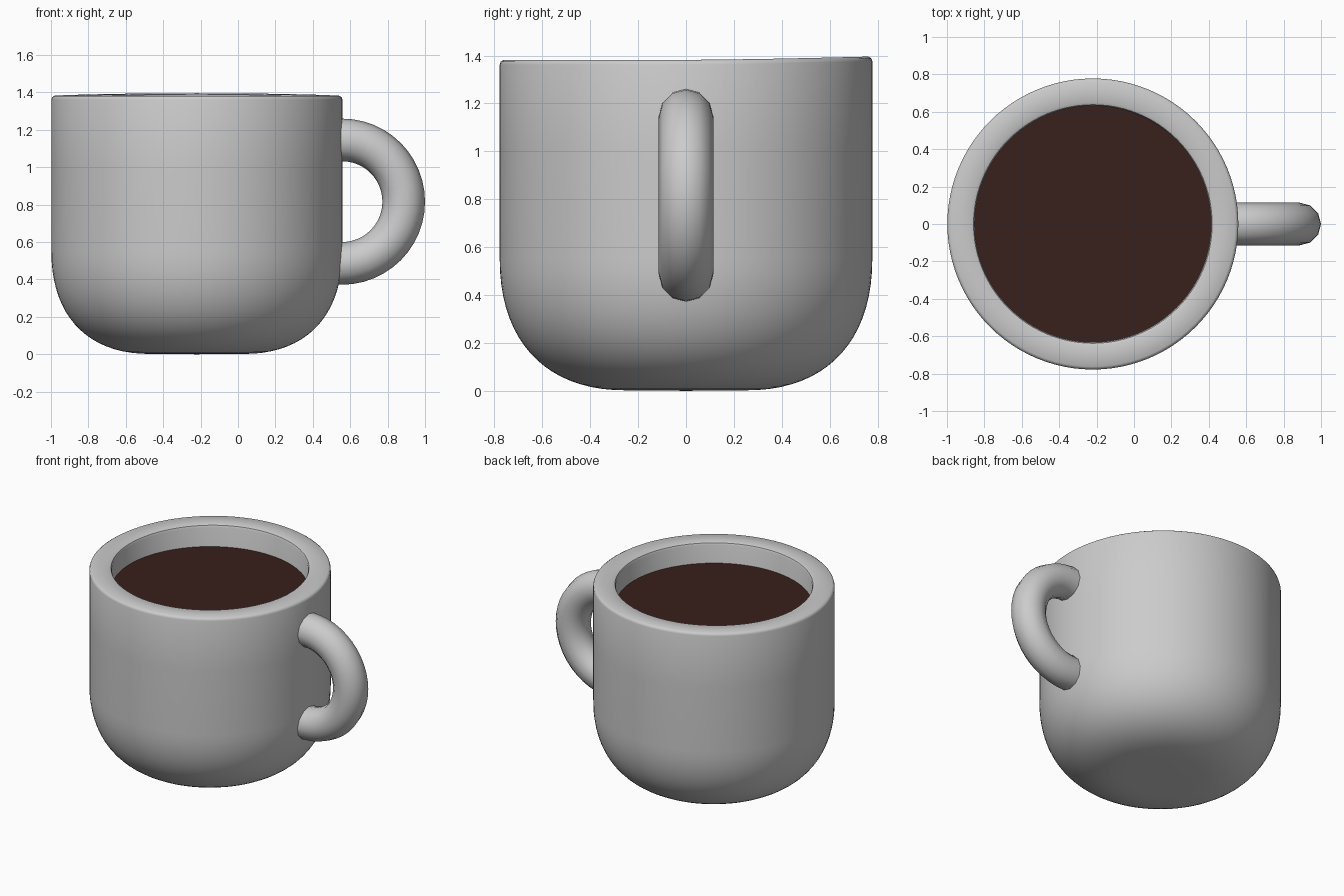
import bpy, bmesh, math
from mathutils import Vector
from mathutils.geometry import interpolate_bezier

if "Cube" in bpy.data.objects:
    bpy.data.objects.remove(bpy.data.objects["Cube"])

CX, R_OUT, R_IN, TOP, LEVEL = -0.22, 0.778, 0.632, 1.382, 1.235


def make_object(name, bm, angle=40):
    bmesh.ops.remove_doubles(bm, verts=bm.verts, dist=1e-5)
    bmesh.ops.recalc_face_normals(bm, faces=bm.faces)
    mesh = bpy.data.meshes.new(name)
    bm.to_mesh(mesh)
    bm.free()
    obj = bpy.data.objects.new(name, mesh)
    bpy.context.collection.objects.link(obj)
    bpy.ops.object.select_all(action='DESELECT')
    obj.select_set(True)
    bpy.context.view_layer.objects.active = obj
    bpy.ops.object.shade_smooth_by_angle(angle=math.radians(angle))
    return obj


def bezier(a, b, c, d, n):
    return [(p.x, p.y) for p in interpolate_bezier(
        *[Vector((x, z, 0)) for x, z in (a, b, c, d)], n)]


# Mug body: rounded base, straight thick wall, softened rim, hollow inside
profile = [(0, 0)]
profile += bezier((0.25, 0.002), (0.58, 0.0), (R_OUT, 0.20), (R_OUT, 0.55), 20)
profile += [(R_OUT, 1.0), (R_OUT, TOP - 0.02), (R_OUT - 0.004, TOP - 0.008),
            (R_OUT - 0.016, TOP), (R_IN + 0.02, TOP), (R_IN + 0.006, TOP - 0.006),
            (R_IN, TOP - 0.02), (R_IN, 0.6)]
profile += bezier((R_IN, 0.55), (R_IN, 0.3), (0.48, 0.15), (0.2, 0.15), 10)
profile += [(0, 0.15)]

bm = bmesh.new()
verts = [bm.verts.new((r, 0, z)) for r, z in profile]
edges = [bm.edges.new(pair) for pair in zip(verts, verts[1:])]
bmesh.ops.spin(bm, geom=verts + edges, cent=(0, 0, 0), axis=(0, 0, 1),
               angle=math.tau, steps=96)
for v in bm.verts:
    # the back of the rim rises very slightly
    if v.co.z > 1.3:
        v.co.z += 0.014 * max(0, v.co.y / R_OUT) ** 1.5
    v.co.x += CX
make_object("mug_body", bm)

# Handle: half ring with a 12-sided section, ends sunk into the wall
HX, HZ, MAJOR, MINOR = 0.556, 0.816, 0.33, 0.114
path = [(HX - 0.05, HZ - MAJOR, -math.pi / 2)]
for i in range(25):
    a = -math.pi / 2 + math.pi * i / 24
    path.append((HX + MAJOR * math.cos(a), HZ + MAJOR * math.sin(a), a))
path.append((HX - 0.05, HZ + MAJOR, math.pi / 2))

bm = bmesh.new()
rings = []
for x, z, a in path:
    ring = []
    for k in range(12):
        t = math.tau * k / 12
        d = MINOR * math.cos(t)
        ring.append(bm.verts.new((x + d * math.cos(a), MINOR * math.sin(t),
                                  z + d * math.sin(a))))
    rings.append(ring)
for r0, r1 in zip(rings, rings[1:]):
    for k in range(12):
        j = (k + 1) % 12
        bm.faces.new((r0[k], r0[j], r1[j], r1[k]))
bm.faces.new(rings[0])
bm.faces.new(rings[-1])
make_object("handle", bm)

# Coffee surface
bm = bmesh.new()
bmesh.ops.create_circle(bm, cap_ends=True, segments=96, radius=R_IN)
bmesh.ops.translate(bm, verts=bm.verts, vec=(CX, 0, LEVEL))
coffee = make_object("coffee", bm)
brown = bpy.data.materials.new("coffee_brown")
brown.diffuse_color = (0.04, 0.014, 0.011, 1)
brown.use_nodes = True
brown.node_tree.nodes["Principled BSDF"].inputs["Base Color"].default_value = brown.diffuse_color
coffee.data.materials.append(brown)
